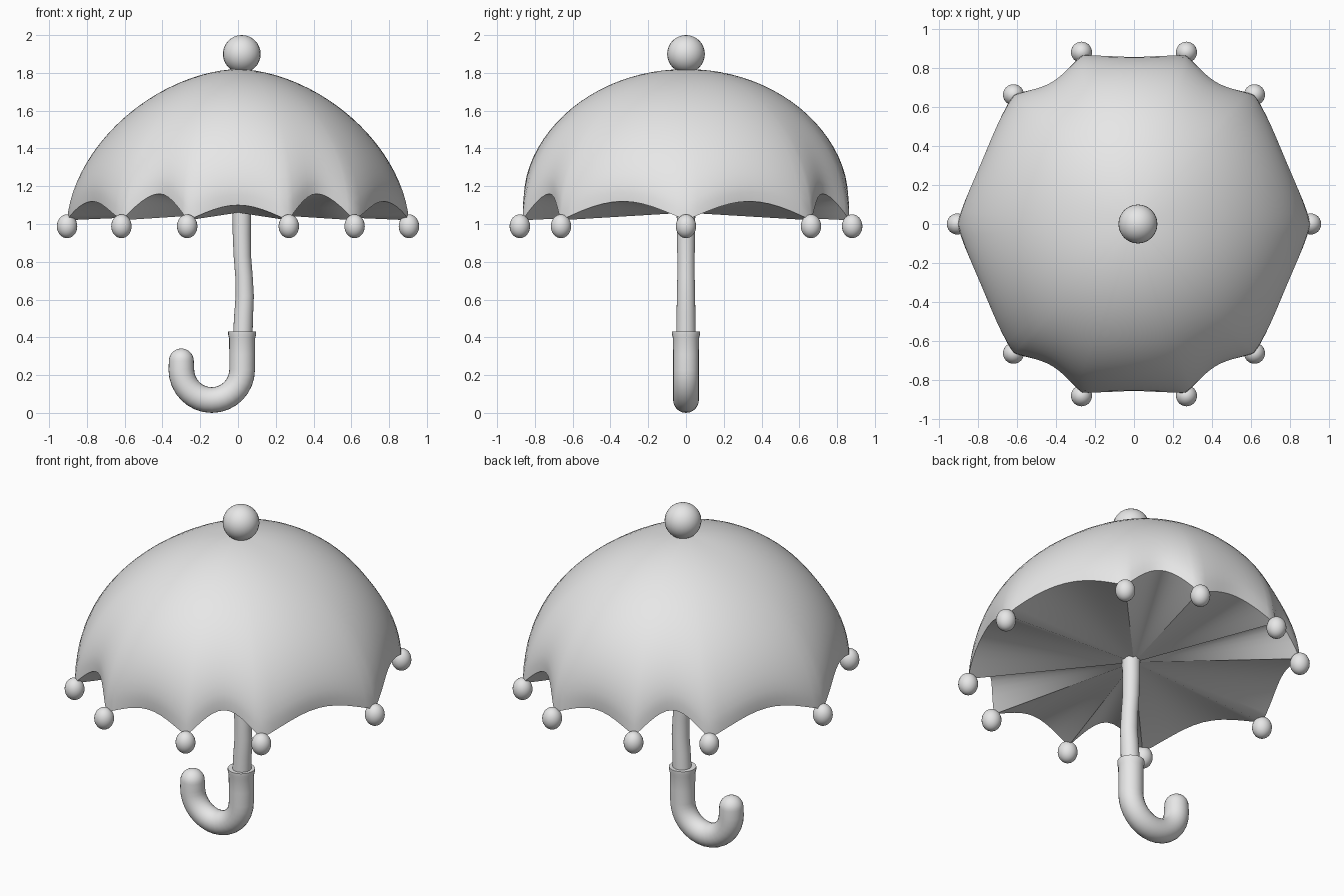
import bpy, bmesh, math
from math import sin, cos, pi, radians
from mathutils import Vector

cube = bpy.data.objects.get("Cube")
if cube:
    bpy.data.objects.remove(cube)

grey = bpy.data.materials.new("light_grey")
grey.use_nodes = True
grey.diffuse_color = (0.8, 0.8, 0.8, 1)
grey.node_tree.nodes["Principled BSDF"].inputs["Base Color"].default_value = (0.8, 0.8, 0.8, 1)


def finish(name, bm, angle=50):
    bmesh.ops.recalc_face_normals(bm, faces=bm.faces)
    mesh = bpy.data.meshes.new(name)
    bm.to_mesh(mesh)
    bm.free()
    obj = bpy.data.objects.new(name, mesh)
    bpy.context.collection.objects.link(obj)
    mesh.materials.append(grey)
    bpy.ops.object.select_all(action='DESELECT')
    obj.select_set(True)
    bpy.context.view_layer.objects.active = obj
    bpy.ops.object.shade_smooth_by_angle(angle=radians(angle))
    return obj


def ball(name, centre, size):
    bm = bmesh.new()
    bmesh.ops.create_uvsphere(bm, u_segments=24, v_segments=16, radius=1)
    for v in bm.verts:
        v.co = Vector(centre) + v.co * Vector(size)
    return finish(name, bm)


def bridge(bm, a, b):
    for i in range(len(a)):
        j = (i + 1) % len(a)
        bm.faces.new((a[i], a[j], b[j], b[i]))


def tube(name, path, sides=24):
    """Sweep a circle along (x, z, radius) points in the xz plane."""
    bm, rings = bmesh.new(), []
    for i, (x, z, r) in enumerate(path):
        before, after = path[max(i - 1, 0)], path[min(i + 1, len(path) - 1)]
        along = Vector((after[0] - before[0], 0, after[1] - before[1])).normalized()
        across = along.cross(Vector((0, 1, 0)))
        rings.append([bm.verts.new(Vector((x, 0, z)) + r * (
            across * cos(2 * pi * k / sides) + Vector((0, sin(2 * pi * k / sides), 0))))
            for k in range(sides)])
    for a, b in zip(rings, rings[1:]):
        bridge(bm, a, b)
    bm.faces.new(rings[0])
    bm.faces.new(rings[-1])
    return finish(name, bm)


# Canopy: ribs are unevenly spaced, with a scalloped arch between each pair
RIBS = [0, 47, 73, 107, 133, 180, 227, 253, 287, 313, 360]
ARCH = {47: 0.10, 26: 0.14, 34: 0.08}
STEPS, ROWS = 12, 22
BASE, HEIGHT = 1.0, 0.82

columns = []
for start, end in zip(RIBS, RIBS[1:]):
    for s in range(STEPS):
        t = s / STEPS
        columns.append((radians(start + (end - start) * t), sin(pi * t), ARCH[end - start]))

bm = bmesh.new()
apex = bm.verts.new((0, 0, BASE + HEIGHT))
hub = bm.verts.new((0, 0, 1.06))
rings = [[] for _ in range(ROWS)]
for angle, bow, arch in columns:
    power = 1.77 + 0.25 * sin(angle) ** 2
    rim_z = 1.02 + arch * bow
    low = math.asin(((rim_z - BASE) / HEIGHT) ** (power / 2))
    for row in range(ROWS):
        f = (row + 1) / ROWS
        tilt = pi / 2 + (low - pi / 2) * f
        pinch = 0.03 * bow * f ** 4 + 0.02 * bow * f ** 16
        r = (0.905 - pinch) * cos(tilt) ** (2 / power)
        z = BASE + HEIGHT * sin(tilt) ** (2 / power)
        rings[row].append(bm.verts.new((r * cos(angle), r * sin(angle), z)))
for a, b in zip(rings, rings[1:]):
    bridge(bm, a, b)
# Top fan and pleated underside
for i in range(len(columns)):
    j = (i + 1) % len(columns)
    bm.faces.new((apex, rings[0][i], rings[0][j]))
    bm.faces.new((hub, rings[-1][j], rings[-1][i]))
finish("canopy", bm)

# Bead at the tip of every rib
for i, rib in enumerate(RIBS[:-1]):
    r = 0.92 if rib in (73, 107, 253, 287) else 0.905
    a = radians(rib)
    ball(f"rib_bead_{i + 1}", (r * cos(a), r * sin(a), 0.988), (0.054, 0.054, 0.063))

# Knob on top
ball("top_knob", (0.02, 0, 1.9), (0.1, 0.1, 0.1))

# Slightly bent pole
tube("pole", [(0.02, 1.12, 0.05), (0.02, 0.95, 0.048), (0.023, 0.83, 0.046),
              (0.032, 0.72, 0.046), (0.036, 0.62, 0.048), (0.03, 0.52, 0.05), (0.024, 0.38, 0.052)])

# Hooked handle with a flared cuff and rounded end
handle = [(0.022, 0.43, 0.05), (0.022, 0.432, 0.074), (0.022, 0.415, 0.074),
          (0.022, 0.395, 0.069), (0.022, 0.31, 0.068)]
for k in range(17):
    a = -pi * k / 16
    handle.append((-0.139 + 0.161 * cos(a), 0.23 + 0.162 * sin(a), 0.068))
for k in range(8):
    a = radians(12 * k)
    handle.append((-0.3, 0.275 + 0.066 * sin(a), 0.066 * cos(a)))
tube("handle", handle)
